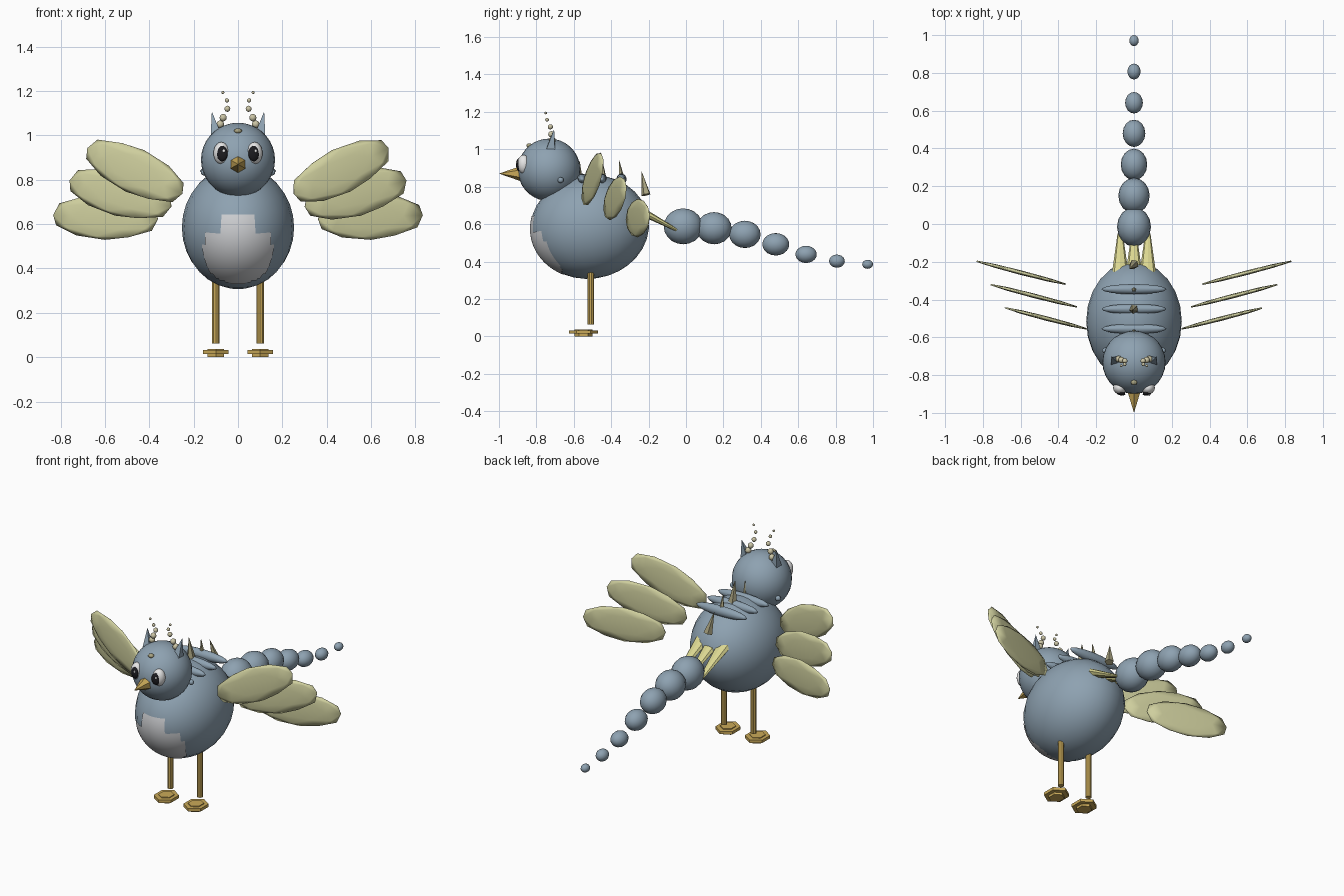
import bpy, bmesh
from math import radians
from mathutils import Vector, Euler, Matrix

cube = bpy.data.objects.get("Cube")
if cube:
    bpy.data.objects.remove(cube)


def material(name, r, g, b):
    m = bpy.data.materials.new(name)
    m.use_nodes = True
    m.diffuse_color = (r, g, b, 1)
    m.node_tree.nodes["Principled BSDF"].inputs["Base Color"].default_value = (r, g, b, 1)
    return m


BLUE = material("slate_blue", .27, .36, .44)
KHAKI = material("wing_khaki", .62, .62, .34)
YELLOW = material("tail_yellow", .70, .67, .28)
GOLD = material("leg_gold", .59, .40, .10)
PALE = material("belly_grey", .62, .63, .65)
WHITE = material("eye_white", .80, .80, .80)
BLACK = material("pupil_black", .012, .012, .015)
HORN = material("spike_olive", .40, .37, .22)
CREAM = material("bead_cream", .60, .56, .38)


def finish(name, bm, mat, smooth=True):
    mesh = bpy.data.meshes.new(name)
    bm.to_mesh(mesh)
    bm.free()
    mesh.materials.append(mat)
    for p in mesh.polygons:
        p.use_smooth = smooth
    ob = bpy.data.objects.new(name, mesh)
    bpy.context.collection.objects.link(ob)
    return ob


def place(loc, size, rot=(0, 0, 0)):
    return Matrix.LocRotScale(Vector(loc), Euler([radians(a) for a in rot]), Vector(size))


def ball(name, loc, size, mat, rot=(0, 0, 0), segs=16):
    bm = bmesh.new()
    bmesh.ops.create_uvsphere(bm, u_segments=segs, v_segments=segs * 2 // 3, radius=1,
                              matrix=place(loc, size, rot))
    return finish(name, bm, mat)


def cone(name, base, tip, r1, mat, sides=6, r2=0, flat=1):
    # tapered prism from base to tip, squashed by flat across its local y
    base, tip = Vector(base), Vector(tip)
    axis = tip - base
    bm = bmesh.new()
    bmesh.ops.create_cone(bm, cap_ends=True, segments=sides, radius1=r1, radius2=r2, depth=axis.length,
                          matrix=Matrix.LocRotScale((base + tip) / 2, axis.to_track_quat('Z', 'Y'),
                                                    Vector((1, flat, 1))))
    return finish(name, bm, mat, False)


# Body and head
BODY = ((0, -.515, .585), (.253, .318, .277), (8, 0, 0))
ball("body", BODY[0], BODY[1], BLUE, BODY[2], segs=24)
ball("head", (0, -.732, .89), (.167, .167, .167), BLUE, segs=28)

# Belly patch: thin shell trimmed to a stepped bib
bm = bmesh.new()
bmesh.ops.create_uvsphere(bm, u_segments=80, v_segments=60, radius=1,
                          matrix=place(BODY[0], [s * 1.006 for s in BODY[1]], BODY[2]))


def in_bib(c):
    if c.y > -.6 or c.z > .64:
        return False
    if c.z > .565:
        return abs(c.x) < .08
    return (c.x / .155) ** 2 + (min(c.z - .46, 0) / .13) ** 2 < 1


bmesh.ops.delete(bm, geom=[f for f in bm.faces if not in_bib(f.calc_center_median())], context='FACES')
finish("belly_patch", bm, PALE)

# Beak and forehead gem
cone("beak", (0, -.885, .87), (0, -1, .87), .04, GOLD)
ball("forehead_gem", (0, -.838, 1.02), (.018, .016, .012), HORN, segs=8)

# Back ridges and spikes
for y in (-.345, -.45, -.555):
    ball("back_ridge", (0, y, .84), (.172, .027, .03), BLUE)
for base, tip, r in (((0, -.565, .84), (0, -.57, .95), .012),
                     ((0, -.45, .85), (-.01, -.46, .99), .027),
                     ((0, -.345, .85), (0, -.358, .945), .015),
                     ((0, -.213, .757), (-.025, -.238, .885), .026)):
    cone("back_spike", base, tip, r, HORN, 5)

# Tail beads: y, z, and radii
for y, z, rx, ry, rz in ((-.015, .588, .09, .104, .096), (.15, .578, .083, .094, .086),
                         (.315, .545, .07, .084, .073), (.48, .492, .06, .072, .06),
                         (.642, .438, .047, .057, .046), (.807, .402, .035, .042, .035),
                         (.971, .385, .025, .029, .024)):
    ball("tail_bead", (0, y, z), (rx, ry, rz), BLUE)

# Tail feathers
for x in (-.073, 0, .073):
    cone("tail_feather", (x, -.27, .685), (x, -.05, .568), .045, YELLOW, 8, .014, .55)

for side, tag in ((1, "left"), (-1, "right")):
    # Wings: three thin overlapping feathers
    for x, y, z, tilt in ((.465, -.5, .84, 25), (.53, -.38, .738, 14), (.597, -.258, .632, 2)):
        bm = bmesh.new()
        bmesh.ops.create_icosphere(bm, subdivisions=2, radius=1, matrix=place(
            (side * x, y, z), (.256, .012, .103), (0, -side * tilt, side * 14.5)))
        finish(tag + "_wing_feather", bm, KHAKI)

    # Eyes
    ball(tag + "_eye", (side * .075, -.868, .92), (.036, .034, .05), WHITE, (0, 0, side * 22))
    ball(tag + "_pupil", (side * .072, -.893, .918), (.027, .014, .035), BLACK, (0, 0, side * 18))
    ball(tag + "_eye_glint", (side * .072 + .008, -.905, .93), (.007, .005, .008), WHITE, segs=8)

    # Ears, cheek bumps and bead antennae
    cone(tag + "_ear", (side * .098, -.725, .99), (side * .118, -.705, 1.108), .036, BLUE, 4)
    ball(tag + "_cheek_bump", (side * .153, -.67, .835), (.016, .016, .016), BLUE, segs=10)
    for x, y, z, r in ((.08, -.715, 1.05, .018), (.067, -.72, 1.08, .017), (.048, -.725, 1.12, .014),
                       (.05, -.743, 1.158, .01), (.068, -.75, 1.194, .007)):
        ball(tag + "_antenna_bead", (side * x, y, z), (r, r, r), CREAM, segs=10)

    # Legs and stepped feet
    x = side * .1
    cone(tag + "_leg", (x, -.51, .062), (x, -.51, .36), .0175, GOLD, 10, .0175)
    for part, rx, ry, low, high in (("foot", .058, .077, .014, .032), ("foot_pad", .037, .047, 0, .037)):
        bm = bmesh.new()
        bmesh.ops.create_cone(bm, cap_ends=True, segments=6, radius1=1, radius2=1, depth=1,
                              matrix=place((x, -.548, (low + high) / 2), (rx * 1.15, ry, high - low)))
        finish(tag + "_" + part, bm, GOLD, False)
